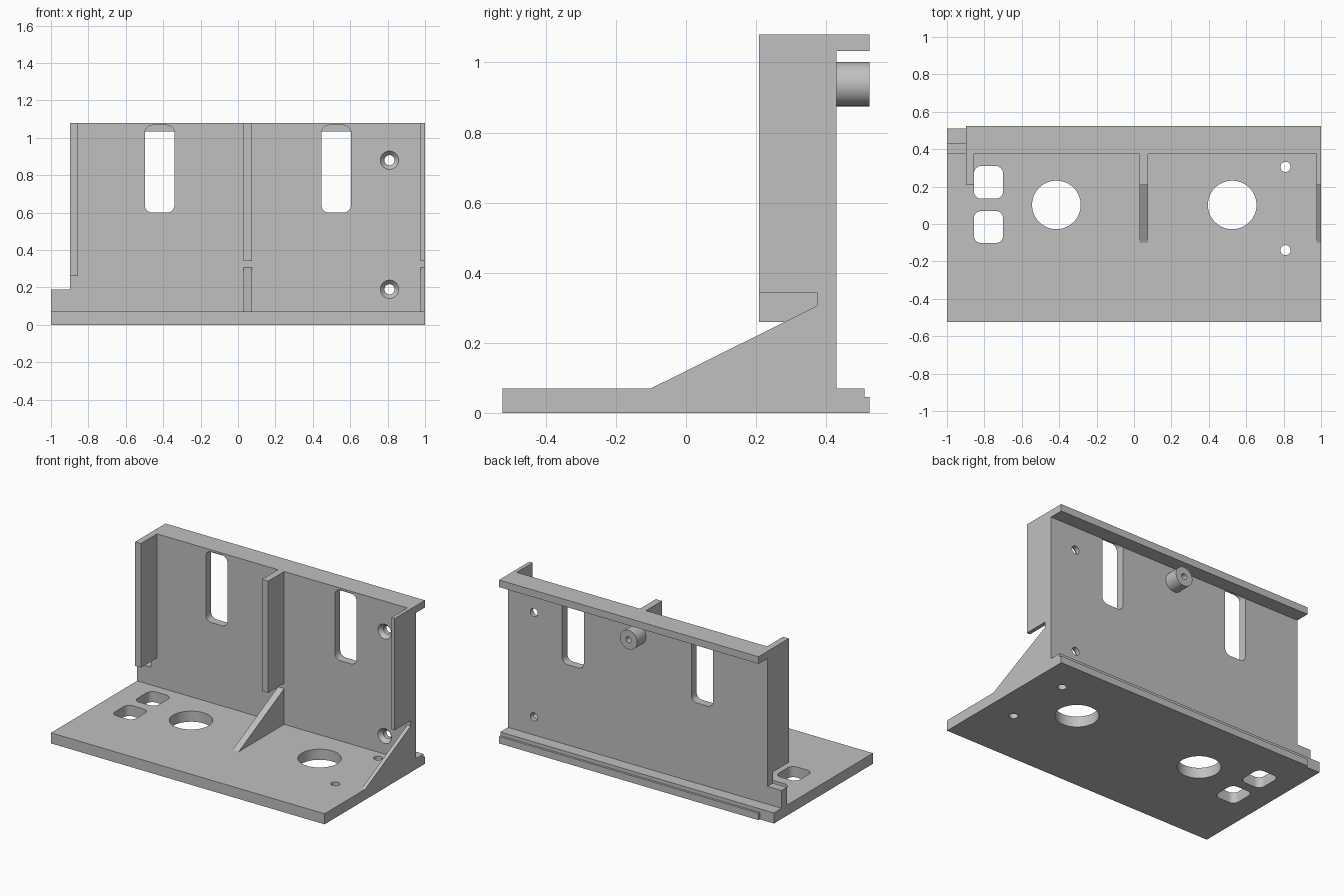
import bpy, bmesh, math
from mathutils import Vector

cube = bpy.data.objects.get("Cube")
if cube:
    bpy.data.objects.remove(cube, do_unlink=True)

GREY = bpy.data.materials.new("plain grey")
GREY.use_nodes = True
GREY.diffuse_color = (0.53, 0.53, 0.53, 1)
GREY.node_tree.nodes["Principled BSDF"].inputs["Base Color"].default_value = GREY.diffuse_color


def prism(name, outline, start, end):
    """Closed solid between two equally long outlines placed by start and end."""
    bm = bmesh.new()
    a = [bm.verts.new(start(*p)) for p in outline[0]]
    b = [bm.verts.new(end(*p)) for p in outline[-1]]
    bm.faces.new(a)
    bm.faces.new(b)
    for i in range(len(a)):
        j = (i + 1) % len(a)
        bm.faces.new((a[i], a[j], b[j], b[i]))
    bmesh.ops.recalc_face_normals(bm, faces=bm.faces)
    mesh = bpy.data.meshes.new(name)
    bm.to_mesh(mesh)
    bm.free()
    mesh.materials.append(GREY)
    obj = bpy.data.objects.new(name, mesh)
    bpy.context.collection.objects.link(obj)
    return obj


def along_x(name, outline, x0, x1):
    return prism(name, [outline], lambda y, z: (x0, y, z), lambda y, z: (x1, y, z))


def along_y(name, y0, y1, *outlines):
    return prism(name, outlines, lambda x, z: (x, y0, z), lambda x, z: (x, y1, z))


def along_z(name, z0, z1, outline):
    return prism(name, [outline], lambda x, y: (x, y, z0), lambda x, y: (x, y, z1))


def rect(a0, b0, a1, b1):
    return [(a0, b0), (a1, b0), (a1, b1), (a0, b1)]


def circle(cx, cy, r, n=48):
    return [(cx + r * math.cos(math.tau * i / n), cy + r * math.sin(math.tau * i / n))
            for i in range(n)]


def rounded(a0, b0, a1, b1, r=0.04, n=8):
    pts = []
    corners = [(a1 - r, b1 - r), (a0 + r, b1 - r), (a0 + r, b0 + r), (a1 - r, b0 + r)]
    for k, (ca, cb) in enumerate(corners):
        for i in range(n + 1):
            t = math.pi / 2 * (k + i / n)
            pts.append((ca + r * math.cos(t), cb + r * math.sin(t)))
    return pts


def cut(obj, cutters):
    """Subtract each cutter, bake the result and discard the cutters."""
    for c in cutters:
        mod = obj.modifiers.new("cut", 'BOOLEAN')
        mod.operation, mod.solver, mod.object = 'DIFFERENCE', 'EXACT', c
    graph = bpy.context.evaluated_depsgraph_get()
    graph.update()
    baked = bpy.data.meshes.new_from_object(obj.evaluated_get(graph))
    obj.modifiers.clear()
    obj.data = baked
    for c in cutters:
        bpy.data.objects.remove(c, do_unlink=True)


def smooth(obj):
    bpy.ops.object.select_all(action='DESELECT')
    obj.select_set(True)
    bpy.context.view_layer.objects.active = obj
    bpy.ops.object.shade_smooth_by_angle(angle=math.radians(30))


BASE_TOP, TOP = 0.07, 1.08
WALL_FRONT, WALL_BACK, BACK = 0.375, 0.43, 0.524
LEFT_EDGE = -0.897
RIB_FRONT = 0.208

# Base plate with round, square and screw holes
base = along_z("base_plate", 0, BASE_TOP, rect(-1, -BACK, 1, 0.51))
holes = [circle(-0.415, 0.102, 0.13), circle(0.525, 0.102, 0.13),
         circle(0.81, 0.305, 0.027), circle(0.81, -0.14, 0.027),
         rounded(-0.856, 0.135, -0.7, 0.31), rounded(-0.856, -0.102, -0.7, 0.07)]
cut(base, [along_z("hole_cutter", -0.1, 0.2, h) for h in holes])
smooth(base)

# Low lip along the rear of the base
along_z("rear_lip", 0, 0.046, rect(LEFT_EDGE, 0.51, 1, BACK))

# Upright wall with its top flange as one section
section = [(WALL_FRONT, BASE_TOP), (WALL_BACK, BASE_TOP), (WALL_BACK, 1.033),
           (BACK, 1.033), (BACK, TOP), (WALL_FRONT, TOP)]
wall = along_x("upright_wall", section, LEFT_EDGE, 1)
cutters = [along_y("slot_cutter", 0.3, WALL_BACK + 0.001, rounded(x, 0.6, x + 0.158, 1.067))
           for x in (-0.498, 0.446)]
for z in (0.88, 0.19):
    cutters.append(along_y("screw_cutter", 0.3, 0.5, circle(0.81, z, 0.027)))
    cutters.append(along_y("countersink_cutter", WALL_FRONT - 0.001, WALL_FRONT + 0.025,
                           circle(0.81, z, 0.05), circle(0.81, z, 0.027)))
cut(wall, cutters)
smooth(wall)

# Short stub that continues the wall at its foot
along_z("wall_stub", BASE_TOP, 0.188, rect(-1, WALL_FRONT, LEFT_EDGE, WALL_BACK))

# Vertical ribs in front of the wall
for name, x0, x1, bottom in (("side_rib", LEFT_EDGE, -0.855, 0.26),
                             ("middle_rib", 0.03, 0.075, 0.342),
                             ("end_rib", 0.975, 1, 0.342)):
    along_z(name, bottom, TOP, rect(x0, RIB_FRONT, x1, WALL_FRONT))

# Sloping gussets between base and wall
slope = [(-0.1, BASE_TOP), (WALL_FRONT, BASE_TOP), (WALL_FRONT, 0.306)]
for name, x0, x1 in (("middle_gusset", 0.03, 0.075), ("end_gusset", 0.975, 1)):
    along_x(name, slope, x0, x1)

# Round boss on the back with a blind hole
boss = along_y("rear_boss", WALL_BACK, BACK, circle(0.053, 0.938, 0.063))
cut(boss, [along_y("boss_cutter", WALL_BACK + 0.01, 0.6, circle(0.053, 0.938, 0.02, 24))])
smooth(boss)
